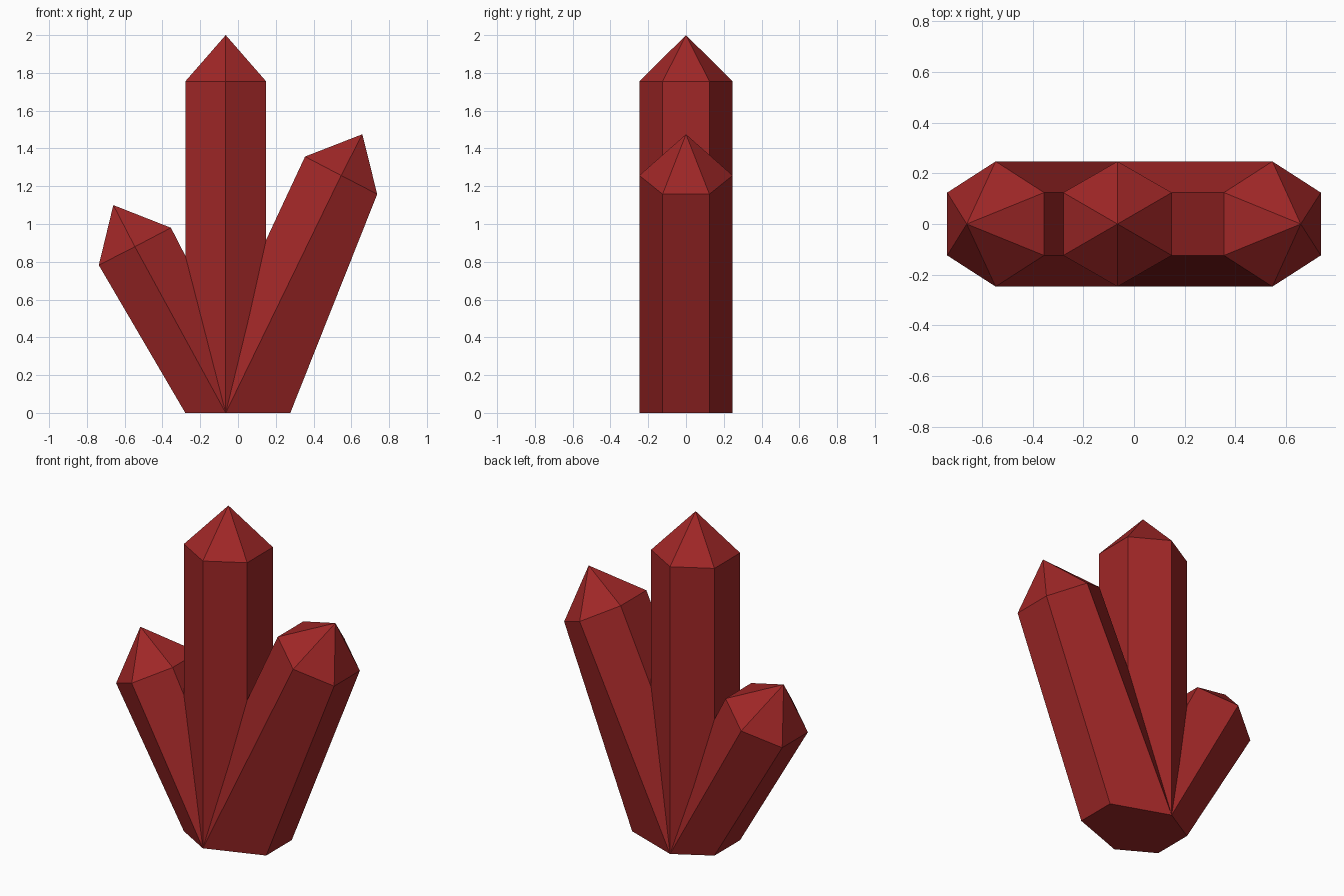
import bpy, bmesh

if "Cube" in bpy.data.objects:
    bpy.data.objects.remove(bpy.data.objects["Cube"])

red = bpy.data.materials.new("deep red crystal")
red.diffuse_color = (0.35, 0.02, 0.02, 1)
red.use_nodes = True
red.node_tree.nodes["Principled BSDF"].inputs["Base Color"].default_value = red.diffuse_color

HALF, EDGE = 0.247, 0.124  # hexagon half depth, and half width of its side faces


def hexagon(bm, left, mid, right):
    """Ring of six vertices from three (x, z) stations, mirrored front to back."""
    spots = [(left, -EDGE), (mid, -HALF), (right, -EDGE),
             (right, EDGE), (mid, HALF), (left, EDGE)]
    return [bm.verts.new((p[0], y, p[1])) for p, y in spots]


def crystal(name, base, shoulder, apex, cap=False):
    """Six-sided shaft with a pyramid point."""
    bm = bmesh.new()
    low = hexagon(bm, *[(x, 0) for x in base])
    top = hexagon(bm, *shoulder)
    tip = bm.verts.new((apex[0], 0, apex[1]))
    for i in range(6):
        j = (i + 1) % 6
        bm.faces.new((low[i], low[j], top[j], top[i]))
        bm.faces.new((top[i], top[j], tip))
    if cap:
        bm.faces.new(low[::-1])
    mesh = bpy.data.meshes.new(name)
    bm.to_mesh(mesh)
    bm.free()
    mesh.materials.append(red)
    ob = bpy.data.objects.new(name, mesh)
    bpy.context.collection.objects.link(ob)


# Tall upright crystal
crystal("centre_crystal", (-0.279, -0.065, 0.149),
        ((-0.279, 1.755), (-0.065, 1.755), (0.149, 1.755)), (-0.065, 2.0))
# Short crystal leaning left
crystal("left_crystal", (-0.279, -0.065, 0.149),
        ((-0.737, 0.782), (-0.546, 0.88), (-0.355, 0.98)), (-0.66, 1.10))
# Medium crystal leaning right; its base covers the whole foot
crystal("right_crystal", (-0.279, -0.065, 0.277),
        ((0.355, 1.357), (0.546, 1.257), (0.737, 1.158)), (0.658, 1.475), cap=True)
